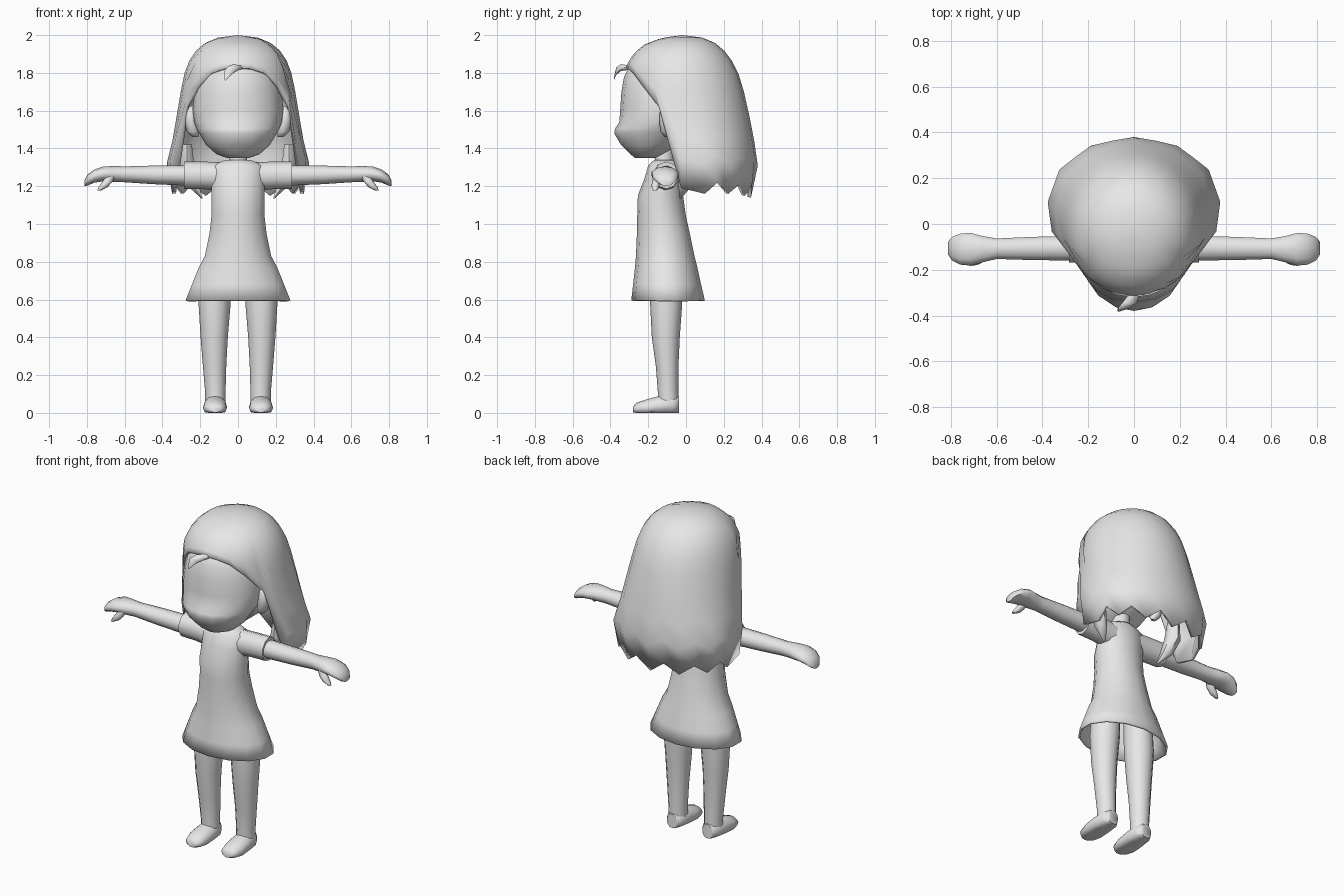
import bpy, bmesh, math

grey = bpy.data.materials.new("plain grey")
grey.diffuse_color = (0.8, 0.8, 0.8, 1)


def finish(name, bm, mirror=False, thick=0.0, angle=60):
    """Turn a bmesh into a smooth-shaded object."""
    bmesh.ops.remove_doubles(bm, verts=bm.verts, dist=0.0005)
    bmesh.ops.recalc_face_normals(bm, faces=bm.faces)
    me = bpy.data.meshes.new(name)
    bm.to_mesh(me)
    bm.free()
    me.materials.append(grey)
    me.shade_smooth()
    me.set_sharp_from_angle(angle=math.radians(angle))
    ob = bpy.data.objects.new(name, me)
    bpy.context.collection.objects.link(ob)
    if thick:
        m = ob.modifiers.new("thickness", 'SOLIDIFY')
        m.thickness = thick
        m.offset = -1
    if mirror:
        ob.modifiers.new("mirror", 'MIRROR')
    return ob


def loft(name, axis, rings, n=12, open_start=False, floor=False, **kw):
    """Skin elliptical rings (position, centre a, radius a, centre b, radius b)."""
    bm = bmesh.new()
    loops = []
    for t, a, ra, b, rb in rings:
        loop = []
        for i in range(n):
            th = 2 * math.pi * i / n - math.pi / 2
            u, v = a + ra * math.cos(th), b + rb * math.sin(th)
            co = {'x': (t, u, v), 'y': (u, t, v), 'z': (u, v, t)}[axis]
            if floor:
                co = (co[0], co[1], max(co[2], 0))
            loop.append(bm.verts.new(co))
        loops.append(loop)
    for p, q in zip(loops, loops[1:]):
        for i in range(n):
            j = (i + 1) % n
            bm.faces.new((p[i], p[j], q[j], q[i]))
    if not open_start:
        bm.faces.new(loops[0])
    bm.faces.new(loops[-1])
    return finish(name, bm, **kw)


# Head: chin, protruding muzzle, forehead
loft("head", 'z', [
    (1.35, 0, .06, -.215, .055), (1.37, 0, .115, -.205, .09),
    (1.42, 0, .17, -.19, .155), (1.48, 0, .205, -.175, .205),
    (1.505, 0, .22, -.165, .21), (1.54, 0, .232, -.15, .203),
    (1.61, 0, .24, -.14, .208), (1.70, 0, .23, -.13, .212),
    (1.78, 0, .215, -.12, .208), (1.85, 0, .17, -.11, .18),
    (1.90, 0, .08, -.08, .10)], n=16)

# Ears
loft("ear", 'z', [
    (1.46, .225, .015, -.10, .012), (1.49, .24, .032, -.105, .032),
    (1.55, .25, .034, -.105, .036), (1.60, .25, .03, -.105, .033),
    (1.625, .24, .012, -.105, .015)], n=8, mirror=True)

# Neck
loft("neck", 'z', [(1.27, 0, .065, -.115, .06), (1.34, 0, .05, -.115, .05),
                   (1.45, 0, .06, -.12, .055)], n=10)

# Hair shell: z, half width, centre y, front y, back y
PROFILE = [
    (2.00, 0, -.02, -.02, -.02), (1.985, .12, -.02, -.13, .10),
    (1.95, .19, -.02, -.22, .17), (1.90, .24, -.03, -.28, .22),
    (1.83, .275, -.03, -.32, .265), (1.75, .295, -.02, -.32, .295),
    (1.60, .32, .02, -.30, .33), (1.45, .345, .06, -.34, .36),
    (1.31, .38, .10, -.40, .38), (1.12, .34, .10, -.38, .34)]
# Hairline height every 15 degrees from the front round to the back
HAIRLINE = [1.83, 1.825, 1.80, 1.73, 1.62, 1.19, 1.16,
            1.22, 1.16, 1.21, 1.15, 1.21, 1.14]


def profile_at(s):
    k = min(int(s), len(PROFILE) - 2)
    return [p + (q - p) * (s - k) for p, q in zip(PROFILE[k], PROFILE[k + 1])]


def profile_index(z):
    for k in range(len(PROFILE) - 1):
        z0, z1 = PROFILE[k][0], PROFILE[k + 1][0]
        if z1 <= z <= z0:
            return k + (z0 - z) / (z0 - z1)
    return len(PROFILE) - 1


bm = bmesh.new()
ROWS = 10
columns = []
for c in range(-12, 12):
    th = math.radians(15 * c)
    end = profile_index(HAIRLINE[abs(c)])
    column = []
    for r in range(ROWS + 1):
        z, w, yc, yf, yb = profile_at(end * r / ROWS)
        depth = (yc - yf) if math.cos(th) > 0 else (yb - yc)
        column.append(bm.verts.new((w * math.sin(th), yc - depth * math.cos(th), z)))
    columns.append(column)
for c in range(24):
    p, q = columns[c], columns[(c + 1) % 24]
    for r in range(ROWS):
        bm.faces.new((p[r], p[r + 1], q[r + 1], q[r]))
finish("hair", bm, thick=.02)

# Pointed side locks and the small curl on the forehead
loft("side_lock", 'z', [
    (1.42, .27, .03, .02, .04), (1.30, .27, .045, .01, .05),
    (1.20, .235, .035, -.005, .035), (1.135, .19, .004, -.03, .004)],
    n=6, mirror=True)
loft("forehead_curl", 'y', [
    (-.30, .005, .022, 1.828, .012), (-.345, -.02, .032, 1.828, .018),
    (-.37, -.048, .024, 1.808, .02), (-.382, -.066, .005, 1.765, .006)], n=8)

# Dress, open at the hem
loft("dress", 'z', [
    (.595, 0, .285, -.095, .195), (.68, 0, .25, -.10, .18),
    (.77, 0, .213, -.105, .165), (.83, 0, .18, -.11, .155),
    (.95, 0, .155, -.12, .14), (1.05, 0, .143, -.13, .128),
    (1.15, 0, .145, -.135, .12), (1.24, 0, .145, -.12, .10),
    (1.31, 0, .14, -.115, .085), (1.338, 0, .07, -.11, .06)],
    n=14, open_start=True, thick=.012)

# Sleeves
loft("sleeve", 'x', [
    (.08, -.11, .07, 1.25, .078), (.18, -.107, .066, 1.257, .073),
    (.285, -.105, .066, 1.258, .072)], n=10, mirror=True)

# Arms running into mitten hands
loft("arm", 'x', [
    (.22, -.105, .058, 1.256, .055), (.45, -.107, .053, 1.26, .049),
    (.60, -.108, .047, 1.263, .042), (.66, -.11, .06, 1.265, .042),
    (.715, -.11, .075, 1.265, .039), (.76, -.11, .071, 1.254, .035),
    (.795, -.108, .054, 1.234, .03), (.812, -.105, .03, 1.216, .016)],
    n=10, mirror=True)
loft("thumb", 'z', [
    (1.265, .67, .025, -.145, .02), (1.225, .69, .027, -.158, .022),
    (1.195, .715, .024, -.163, .02), (1.178, .735, .01, -.163, .01)],
    n=8, mirror=True)

# Legs
loft("leg", 'z', [
    (.76, .115, .08, -.105, .085), (.58, .124, .085, -.105, .085),
    (.40, .126, .072, -.107, .074), (.25, .124, .062, -.10, .06),
    (.11, .12, .054, -.095, .054), (.03, .12, .054, -.095, .056)],
    n=12, mirror=True)

# Feet with flat soles
loft("foot", 'y', [
    (-.28, .12, .028, .018, .016), (-.262, .121, .05, .022, .032),
    (-.21, .122, .063, .026, .045), (-.14, .121, .062, .035, .055),
    (-.07, .12, .057, .04, .055), (-.036, .12, .035, .04, .045)],
    n=12, floor=True, mirror=True)
